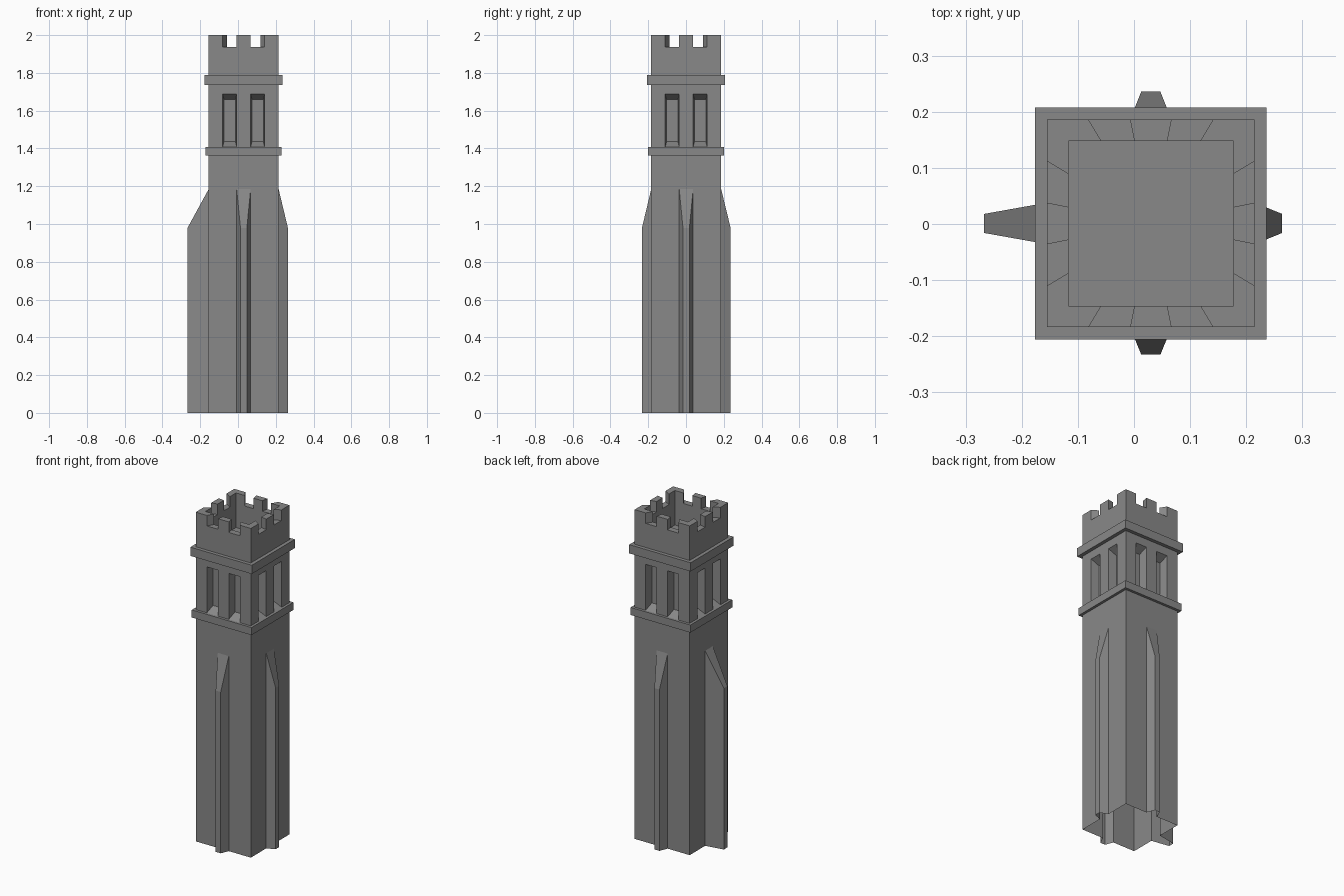
import bpy
import bmesh
from mathutils import Vector

if "Cube" in bpy.data.objects:
    bpy.data.objects.remove(bpy.data.objects["Cube"], do_unlink=True)

CENTRE = Vector((0.03, 0.001, 0))
HALF = 0.185
FRONT, BACK = Vector((0, -1, 0)), Vector((0, 1, 0))
LEFT, RIGHT = Vector((1, 0, 0)), Vector((-1, 0, 0))
SIDES = (FRONT, LEFT, BACK, RIGHT)

stone = bpy.data.materials.new("grey stone")
stone.use_nodes = True
colour = (0.25, 0.25, 0.25, 1)
stone.diffuse_color = colour
stone.node_tree.nodes["Principled BSDF"].inputs["Base Color"].default_value = colour


def finish(bm, name):
    """Weld the faces into one flat-shaded object."""
    bmesh.ops.remove_doubles(bm, verts=bm.verts, dist=0.0001)
    mesh = bpy.data.meshes.new(name)
    bm.to_mesh(mesh)
    bm.free()
    mesh.materials.append(stone)
    obj = bpy.data.objects.new(name, mesh)
    bpy.context.collection.objects.link(obj)


def face(bm, side, points):
    """Face from (across, outward, height) points on one side of the tower."""
    across = Vector((-side.y, side.x, 0))
    verts = [bm.verts.new(CENTRE + across * u + side * d + Vector((0, 0, z)))
             for u, d, z in points]
    bm.faces.new(verts)


def wall(bm, side, u0, u1, z0, z1, d=HALF):
    face(bm, side, [(u0, d, z0), (u1, d, z0), (u1, d, z1), (u0, d, z1)])


def ledge(name, half, z0, z1):
    bm = bmesh.new()
    bmesh.ops.create_cube(bm, size=1)
    for v in bm.verts:
        v.co = CENTRE + Vector((v.co.x * 2 * half, v.co.y * 2 * half,
                                z0 if v.co.z < 0 else z1))
    finish(bm, name)


# Hollow shaft with a tapered buttress on each side
LOW_LEDGE, BELFRY, HIGH_LEDGE, PARAPET = 1.362, 1.408, 1.737, 1.79
BASE, TIP, SHOULDER, PEAK = 0.037, 0.017, 0.98, 1.185
bm = bmesh.new()
for side, reach in zip(SIDES, (0.049, 0.049, 0.05, 0.112)):
    wall(bm, side, -HALF, -BASE, 0, LOW_LEDGE)
    wall(bm, side, BASE, HALF, 0, LOW_LEDGE)
    wall(bm, side, -BASE, BASE, PEAK, LOW_LEDGE)
    outline = [(-BASE, HALF, PEAK), (-TIP, HALF + reach, SHOULDER),
               (TIP, HALF + reach, SHOULDER), (BASE, HALF, PEAK)]
    for a, b in zip(outline, outline[1:]):
        face(bm, side, [(a[0], a[1], 0), (b[0], b[1], 0), b, a])
    face(bm, side, outline[1:] + outline[:1])
finish(bm, "shaft_with_buttresses")

# Projecting string courses
ledge("lower_ledge", 0.201, LOW_LEDGE, BELFRY)
ledge("upper_ledge", 0.2065, HIGH_LEDGE, PARAPET)

# Belfry stage with two splayed recessed windows per side
HEAD, DEPTH, SPLAY, SILL = 1.687, 0.05, 0.007, 0.028
FRACTIONS = [-1, -0.6, -0.2, 0.2, 0.6, 1]
SPANS = list(zip(FRACTIONS, FRACTIONS[1:]))
bm = bmesh.new()
for side in SIDES:
    for i, (f0, f1) in enumerate(SPANS):
        u0, u1 = f0 * HALF, f1 * HALF
        wall(bm, side, u0, u1, HEAD, HIGH_LEDGE)
        if i % 2 == 0:
            wall(bm, side, u0, u1, BELFRY, HEAD)
            continue
        rim = [(u0, HALF, BELFRY), (u1, HALF, BELFRY), (u1, HALF, HEAD), (u0, HALF, HEAD)]
        d, low, high = HALF - DEPTH, BELFRY + SILL, HEAD - SILL
        back = [(u0 + SPLAY, d, low), (u1 - SPLAY, d, low),
                (u1 - SPLAY, d, high), (u0 + SPLAY, d, high)]
        face(bm, side, back)
        for k in range(4):
            n = (k + 1) % 4
            face(bm, side, [rim[k], rim[n], back[n], back[k]])
finish(bm, "belfry_windows")

# Battlemented parapet around an open well
INNER, TOP, NOTCH = 0.147, 2.0, 1.936
bm = bmesh.new()
for side in SIDES:
    for i, (f0, f1) in enumerate(SPANS):
        z = NOTCH if i % 2 else TOP
        o0, o1, i0, i1 = f0 * HALF, f1 * HALF, f0 * INNER, f1 * INNER
        wall(bm, side, o0, o1, PARAPET, z)
        wall(bm, side, i1, i0, PARAPET, z, INNER)
        face(bm, side, [(o0, HALF, z), (o1, HALF, z), (i1, INNER, z), (i0, INNER, z)])
        if i < 4:
            cheek = [(o1, HALF, NOTCH), (i1, INNER, NOTCH), (i1, INNER, TOP), (o1, HALF, TOP)]
            face(bm, side, cheek[::-1] if i % 2 else cheek)
finish(bm, "battlements")
